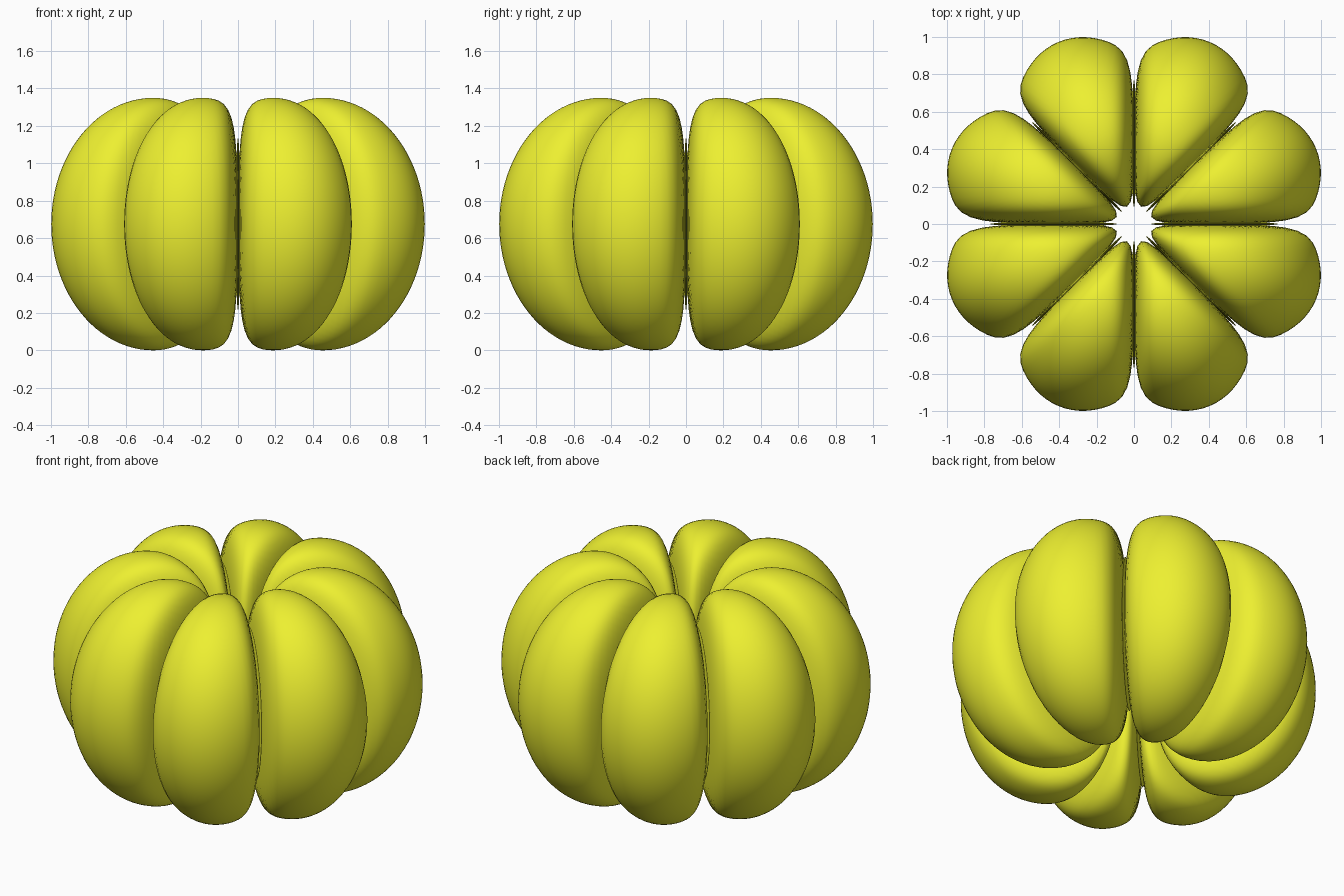
import bpy, bmesh
from math import sin, cos, pi, radians

if "Cube" in bpy.data.objects:
    bpy.data.objects.remove(bpy.data.objects["Cube"])

mat = bpy.data.materials.new("yellow_skin")
mat.diffuse_color = (0.85, 0.87, 0.03, 1)
mat.use_nodes = True
mat.node_tree.nodes["Principled BSDF"].inputs["Base Color"].default_value = mat.diffuse_color

CU, CZ = 0.49, 0.675            # lobe centre: radius and height
A, B, H = 0.564, 0.43, 0.675    # lobe half sizes: outward, sideways, up
A_IN = 0.49                     # half size towards the hollow core
HALF = radians(22.5)            # half of the wedge each lobe fills
P = 5.0                         # roundness of the wedge edges


def finish(bm, name):
    bmesh.ops.recalc_face_normals(bm, faces=bm.faces)
    for f in bm.faces:
        f.smooth = True
    mesh = bpy.data.meshes.new(name)
    bm.to_mesh(mesh)
    bm.free()
    mesh.materials.append(mat)
    return mesh


def place(mesh, name, angle):
    ob = bpy.data.objects.new(name, mesh)
    ob.rotation_euler.z = angle
    bpy.context.collection.objects.link(ob)


# Lobe: ellipsoid softly squeezed between two vertical wedge planes
bm = bmesh.new()
bmesh.ops.create_uvsphere(bm, u_segments=72, v_segments=48, radius=1)
wall = CU * sin(HALF) - 0.002
for v in bm.verts:
    n = v.co.normalized()
    x, y, z = n.x * (A if n.x > 0 else A_IN), n.y * B, n.z * H
    side = [max(0, s * y * cos(HALF) - x * sin(HALF)) / wall for s in (1, -1)]
    g = (1 + side[0] ** P + side[1] ** P) ** (1 / P)
    v.co = (CU + x / g, y / g, CZ + z / g)
lobe = finish(bm, "lobe")

# Thin web joining neighbouring lobes at the bottom of each groove
bm = bmesh.new()
bmesh.ops.create_uvsphere(bm, u_segments=48, v_segments=32, radius=1)
for v in bm.verts:
    v.co = (0.43 + 0.34 * v.co.x, 0.012 * v.co.y, CZ + 0.46 * v.co.z)
web = finish(bm, "groove_web")

for i in range(8):
    place(lobe, f"lobe_{i + 1}", HALF + i * pi / 4)
    place(web, f"groove_web_{i + 1}", i * pi / 4)
